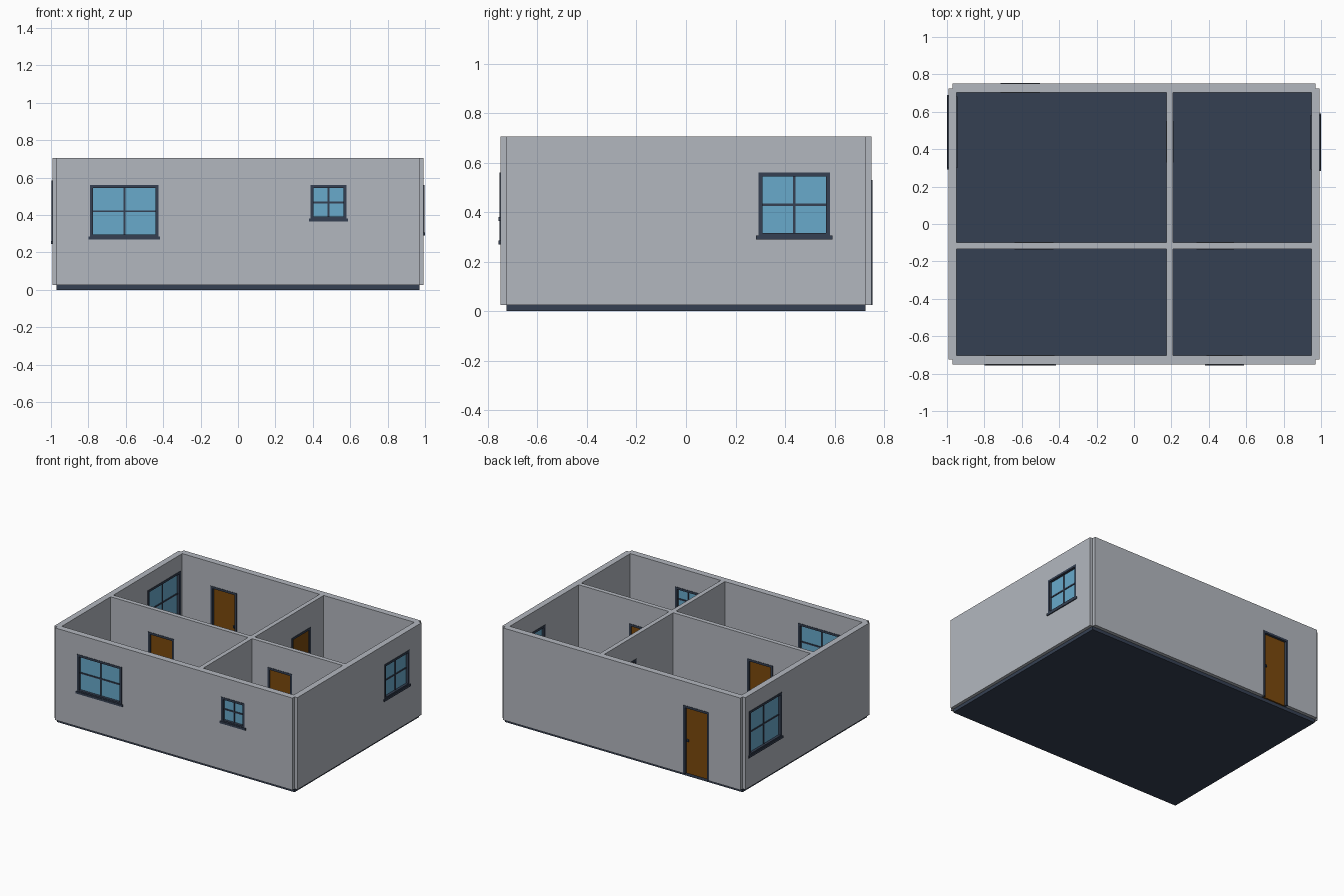
import bpy, bmesh
from mathutils import Vector

if "Cube" in bpy.data.objects:
    bpy.data.objects.remove(bpy.data.objects["Cube"], do_unlink=True)


def material(name, rgb):
    mat = bpy.data.materials.new(name)
    mat.use_nodes = True
    mat.diffuse_color = (*rgb, 1)
    mat.node_tree.nodes["Principled BSDF"].inputs["Base Color"].default_value = (*rgb, 1)
    return mat


WALL = material("wall_grey", (0.45, 0.475, 0.52))
DARK = material("dark_slate", (0.036, 0.051, 0.085))
GLASS = material("window_blue", (0.14, 0.40, 0.60))
WOOD = material("door_brown", (0.2, 0.068, 0.004))


def boxes(name, spans, mat):
    """One object made of boxes, each given as (low corner, high corner)."""
    bm = bmesh.new()
    for low, high in spans:
        low, high = Vector(low), Vector(high)
        made = bmesh.ops.create_cube(bm, size=1)["verts"]
        bmesh.ops.scale(bm, vec=high - low, verts=made)
        bmesh.ops.translate(bm, vec=(low + high) / 2, verts=made)
    return finish(name, bm, mat)


def finish(name, bm, mat):
    bmesh.ops.recalc_face_normals(bm, faces=bm.faces)
    mesh = bpy.data.meshes.new(name)
    bm.to_mesh(mesh)
    bm.free()
    mesh.materials.append(mat)
    obj = bpy.data.objects.new(name, mesh)
    bpy.context.collection.objects.link(obj)
    return obj


def cut(target, cutter):
    mod = target.modifiers.new("cut", "BOOLEAN")
    mod.operation, mod.solver, mod.object = "DIFFERENCE", "EXACT", cutter
    bpy.context.view_layer.objects.active = target
    bpy.ops.object.modifier_apply(modifier=mod.name)
    bpy.data.objects.remove(cutter, do_unlink=True)


FLOOR, TOP = 0.025, 0.705
OUT_X, OUT_Y = 0.993, 0.75      # outer wall faces
STEP_X, STEP_Y = 0.97, 0.725    # notched corners
IN_X, IN_Y = 0.948, 0.703       # inner wall faces
PART_X = (0.175, 0.208)         # partition running front to back
PART_Y = (-0.133, -0.1)         # partition running side to side

# Floor slab
boxes("floor_slab", [((-STEP_X, -STEP_Y, 0), (STEP_X, STEP_Y, FLOOR))], DARK)

# Wall block with notched corners
bm = bmesh.new()
outline = []
for sx, sy in ((1, 1), (-1, 1), (-1, -1), (1, -1)):
    corner = [(OUT_X, STEP_Y), (STEP_X, STEP_Y), (STEP_X, OUT_Y)]
    # the notch is kept shallow so that the walls meet at the corner
    outline += [(sx * x, sy * y) for x, y in (corner if sx * sy > 0 else corner[::-1])]
face = bm.faces.new([bm.verts.new((x, y, FLOOR)) for x, y in outline])
grown = bmesh.ops.extrude_face_region(bm, geom=[face])["geom"]
bmesh.ops.translate(bm, vec=(0, 0, TOP - FLOOR),
                    verts=[v for v in grown if isinstance(v, bmesh.types.BMVert)])
walls = finish("walls", bm, WALL)

# Rooms hollowed from the block
rooms = [((x0, y0, -0.1), (x1, y1, 1))
         for x0, x1 in ((-IN_X, PART_X[0]), (PART_X[1], IN_X))
         for y0, y1 in ((-IN_Y, PART_Y[0]), (PART_Y[1], IN_Y))]
cut(walls, boxes("room_cutter", rooms, WALL))

# Openings: name, wall axis, wall faces (low, high), span along wall, height span, outward side
FRONT, BACK = (-OUT_Y, -IN_Y), (IN_Y, OUT_Y)
RIGHT, LEFT = (-OUT_X, -IN_X), (IN_X, OUT_X)
windows = [
    ("front_large_window", "y", FRONT, (-0.79, -0.425), (0.28, 0.56), -1),
    ("front_small_window", "y", FRONT, (0.388, 0.58), (0.375, 0.56), -1),
    ("left_window", "x", LEFT, (0.292, 0.582), (0.3, 0.56), 1),
    ("right_window", "x", RIGHT, (0.3, 0.682), (0.255, 0.585), -1),
]
doors = [
    ("back_door", "y", BACK, (-0.715, -0.502), (FLOOR, 0.53), 1),
    ("front_room_door", "y", PART_Y, (-0.64, -0.43), (FLOOR, 0.53), -1),
    ("small_room_door", "y", PART_Y, (0.335, 0.535), (FLOOR, 0.53), -1),
    ("side_room_door", "x", PART_X, (0.33, 0.55), (FLOOR, 0.53), 1),
]


def span(axis, along, depth, height):
    """Box from ranges along the wall, through it and upward."""
    a, b = (depth, along) if axis == "x" else (along, depth)
    return tuple(zip(a, b, height))


FRAME, LIP, BAR = 0.016, 0.003, 0.005
holes = []


def build_frame(name, axis, depth, along, height, extra):
    (u0, u1), (z0, z1) = along, height
    through = (depth[0] - LIP, depth[1] + LIP)
    parts = [span(axis, (u0, u0 + FRAME), through, height),
             span(axis, (u1 - FRAME, u1), through, height),
             span(axis, (u0 + FRAME, u1 - FRAME), through, (z1 - FRAME, z1))]
    boxes(name + "_frame", parts + extra, DARK)
    low = z0 + 0.004 if z0 > FLOOR else 0
    holes.append(span(axis, (u0 + 0.004, u1 - 0.004),
                      (depth[0] - 0.02, depth[1] + 0.02), (low, z1 - 0.004)))


for name, axis, depth, along, height, side in windows:
    (u0, u1), (z0, z1) = along, height
    mid, um, zm = sum(depth) / 2, sum(along) / 2, sum(height) / 2
    face = depth[1] if side > 0 else depth[0]
    thin = (mid - 0.012, mid + 0.012)
    inner_u, inner_z = (u0 + FRAME, u1 - FRAME), (z0 + FRAME, z1 - FRAME)
    sill = tuple(sorted((face + side * 0.007, face - side * 0.02)))
    bars = [span(axis, inner_u, (depth[0] - LIP, depth[1] + LIP), (z0, z0 + FRAME)),
            span(axis, (um - BAR, um + BAR), thin, inner_z),
            span(axis, inner_u, thin, (zm - BAR, zm + BAR))]
    build_frame(name, axis, depth, along, height, bars)
    boxes(name + "_sill", [span(axis, (u0 - 0.009, u1 + 0.009), sill, (z0 - 0.01, z0 + 0.006))], DARK)
    boxes(name + "_glass", [span(axis, inner_u, (mid - 0.007, mid + 0.007), inner_z)], GLASS)

for name, axis, depth, along, height, side in doors:
    mid = sum(depth) / 2
    knob = along[1] - FRAME - 0.015
    build_frame(name, axis, depth, along, height, [])
    boxes(name + "_panel", [span(axis, (along[0] + FRAME, along[1] - FRAME),
                                 (mid - 0.009, mid + 0.009), (FLOOR, height[1] - FRAME))], WOOD)
    boxes(name + "_handle", [span(axis, (knob - 0.006, knob + 0.006),
                                  (mid - 0.018, mid + 0.018), (0.262, 0.278))], DARK)

# Door and window holes
cut(walls, boxes("opening_cutter", holes, WALL))
